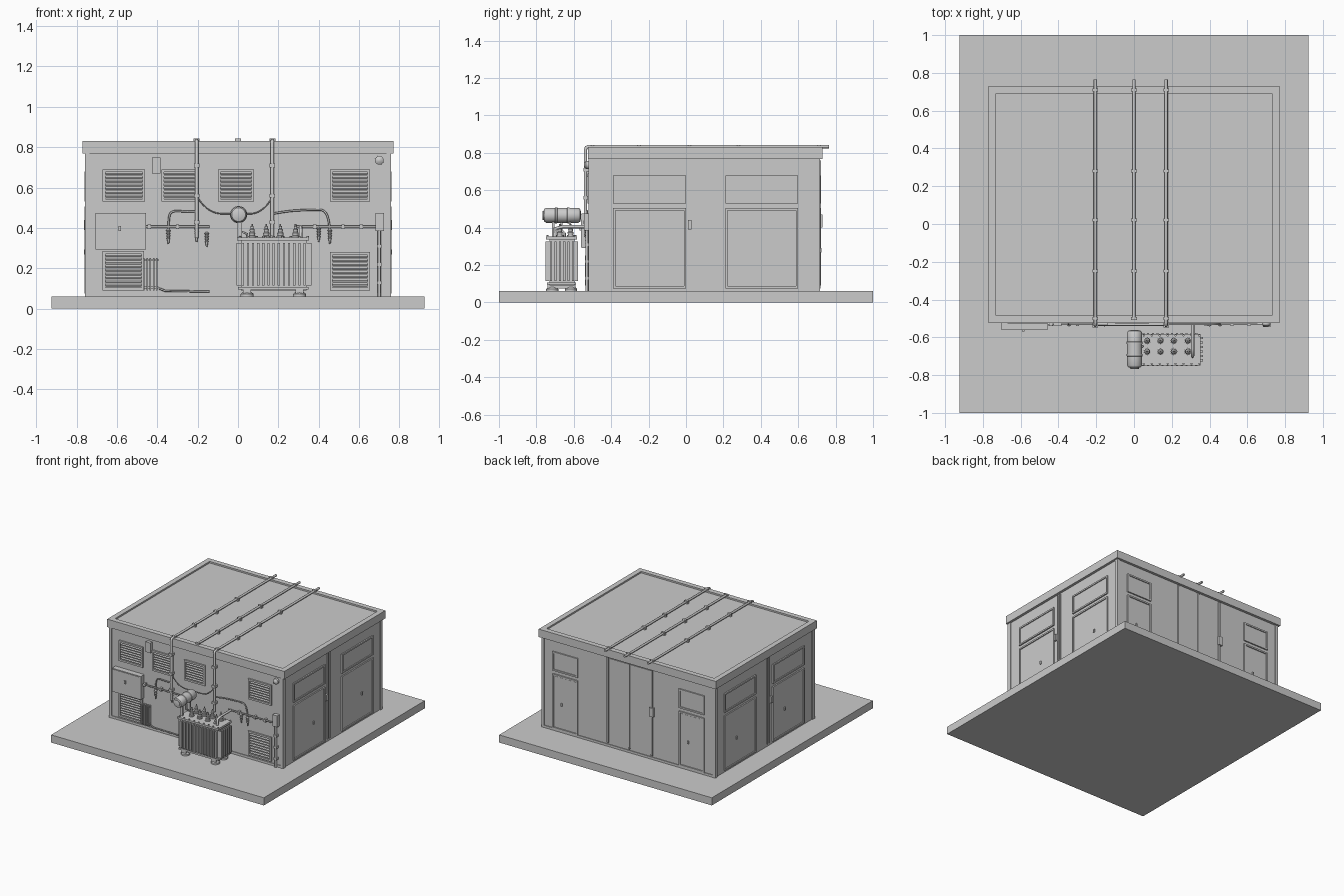
import bpy, bmesh, math
from mathutils import Vector, Matrix


def finish(name, bm, smooth=False):
    bmesh.ops.recalc_face_normals(bm, faces=bm.faces)
    me = bpy.data.meshes.new(name)
    bm.to_mesh(me)
    bm.free()
    ob = bpy.data.objects.new(name, me)
    bpy.context.collection.objects.link(ob)
    if smooth:
        bpy.ops.object.select_all(action='DESELECT')
        ob.select_set(True)
        bpy.context.view_layer.objects.active = ob
        bpy.ops.object.shade_smooth_by_angle(angle=math.radians(40))
    return ob


def add_box(bm, x0, x1, y0, y1, z0, z1, tilt=0):
    m = (Matrix.Translation(((x0 + x1) / 2, (y0 + y1) / 2, (z0 + z1) / 2))
         @ Matrix.Rotation(tilt, 4, 'X')
         @ Matrix.Diagonal((abs(x1 - x0), abs(y1 - y0), abs(z1 - z0), 1)))
    bmesh.ops.create_cube(bm, size=1, matrix=m)


def boxes(name, *items):
    bm = bmesh.new()
    for b in items:
        add_box(bm, *b)
    return finish(name, bm)


def lathe(name, profile, spots, axis=(0, 0, 1), n=16):
    """Spin (radius, height) points about axis, once per spot."""
    bm = bmesh.new()
    rot = Vector((0, 0, 1)).rotation_difference(Vector(axis)).to_matrix()
    for s in spots:
        rings = []
        for r, h in profile:
            rings.append([bm.verts.new(Vector(s) + rot @ Vector(
                (r * math.cos(2 * math.pi * i / n), r * math.sin(2 * math.pi * i / n), h)))
                for i in range(n)])
        for a, b in zip(rings, rings[1:]):
            for i in range(n):
                bm.faces.new((a[i], a[(i + 1) % n], b[(i + 1) % n], b[i]))
        bm.faces.new(rings[0])
        bm.faces.new(rings[-1])
    return finish(name, bm, True)


def tube(name, pts, r, spline='POLY'):
    cu = bpy.data.curves.new(name, 'CURVE')
    cu.dimensions = '3D'
    cu.bevel_depth, cu.bevel_resolution, cu.use_fill_caps = r, 2, True
    sp = cu.splines.new(spline)
    sp.points.add(len(pts) - 1)
    for p, co in zip(sp.points, pts):
        p.co = (*co, 1)
    if spline == 'NURBS':
        sp.use_endpoint_u, sp.order_u, sp.resolution_u = True, 3, 6
    ob = bpy.data.objects.new(name, cu)
    bpy.context.collection.objects.link(ob)


# Wall planes
XW, YF, YB = 0.75, -0.515, 0.71
G = 0.06


def on_wall(side, u0, u1, z0, z1, d0, d1):
    """Box on a wall: u along the wall, d outward from it."""
    if side == 'front':
        return (u0, u1, YF - d1, YF - d0, z0, z1)
    if side == 'back':
        return (u0, u1, YB + d0, YB + d1, z0, z1)
    s = 1 if side == 'right' else -1
    xs = sorted((s * (XW + d0), s * (XW + d1)))
    return (xs[0], xs[1], u0, u1, z0, z1)


def frame(side, u0, u1, z0, z1, w=0.012, d=0.01):
    return [on_wall(side, *q, -0.01, d) for q in (
        (u0, u0 + w, z0, z1), (u1 - w, u1, z0, z1),
        (u0 + w, u1 - w, z0, z0 + w), (u0 + w, u1 - w, z1 - w, z1))]


# Slab, walls, roof with low rim
boxes("base_slab", (-0.925, 0.925, -1, 1, 0, G))
boxes("walls", (-XW, XW, YF, YB, G - 0.01, 0.78))
boxes("roof_deck", (-0.74, 0.74, -0.5, 0.7, 0.77, 0.818))
boxes("roof_rim", (-0.77, -0.73, -0.525, 0.73, 0.768, 0.83), (0.73, 0.77, -0.525, 0.73, 0.768, 0.83),
      (-0.73, 0.73, -0.525, -0.485, 0.768, 0.83), (-0.73, 0.73, 0.69, 0.73, 0.768, 0.83))
boxes("roof_drip_edge", (-0.776, 0.776, -0.531, 0.736, 0.819, 0.828),
      ).hide_render = True
bpy.data.objects.remove(bpy.data.objects["roof_drip_edge"])
boxes("corner_trim", *[(sx * 0.735, sx * 0.757, y0, y1, G, 0.77)
                       for sx in (-1, 1) for y0, y1 in ((-0.521, -0.49), (0.69, 0.716))])
boxes("wall_plinth", (-0.735, 0.735, YF - 0.005, YF, G, 0.078), (-0.735, 0.735, YB, YB + 0.005, G, 0.078))

# Side and back doors with transom panels
units = [(s, a, b) for s in ('right', 'left') for a, b in ((-0.39, 0.0), (0.21, 0.6))]
units += [('back', 0.44, 0.66), ('back', -0.66, -0.44)]
for s, a, b in units:
    boxes(s + "_transom", *frame(s, a, b, 0.53, 0.68),
          on_wall(s, a + 0.012, b - 0.012, 0.542, 0.668, -0.01, 0.003))
    boxes(s + "_door", *frame(s, a, b, 0.075, 0.505),
          on_wall(s, a + 0.015, b - 0.015, 0.09, 0.49, -0.01, 0.006))
    m = a + (b - a) * 0.63
    boxes(s + "_door_handle", on_wall(s, m - 0.006, m + 0.006, 0.268, 0.292, 0, 0.014))
for s in ('right', 'left'):
    boxes(s + "_wall_strips", on_wall(s, 0.035, 0.045, 0.08, 0.76, 0, 0.007),
          on_wall(s, 0.06, 0.07, 0.08, 0.76, 0, 0.007), on_wall(s, 0.01, 0.03, 0.39, 0.44, 0, 0.014))
boxes("back_tall_panels", *[on_wall('back', a, b, 0.1, 0.755, 0, 0.005)
                            for a, b in ((-0.195, -0.015), (0.0, 0.17))])
boxes("back_strips", *[on_wall('back', x - 0.007, x + 0.007, 0.09, 0.76, 0, 0.012)
                       for x in (-0.205, -0.007, 0.18)],
      on_wall('back', -0.225, -0.19, 0.4, 0.47, 0, 0.02))

# Louvred vents on the front
for a, b, z0, z1 in ((-0.67, -0.46, 0.53, 0.69), (-0.38, -0.2, 0.53, 0.69), (-0.1, 0.08, 0.53, 0.69),
                     (0.455, 0.655, 0.53, 0.69), (-0.67, -0.465, 0.09, 0.285), (0.455, 0.655, 0.09, 0.28)):
    n = round((z1 - z0 - 0.03) / 0.019)
    step = (z1 - z0 - 0.03) / n
    slats = [(a + 0.014, b - 0.014, YF - 0.009, YF + 0.008, z0 + 0.015 + step * (i + 0.3),
              z0 + 0.015 + step * (i + 0.65), math.radians(30)) for i in range(n)]
    boxes("louvre_vent", *frame('front', a, b, z0, z1, 0.014, 0.012), *slats)

# Front cabinet, small boxes, wall lamp
boxes("meter_cabinet", (-0.705, -0.455, -0.558, YF, 0.292, 0.475), (-0.7, -0.46, -0.562, -0.55, 0.297, 0.47),
      (-0.592, -0.58, -0.57, -0.56, 0.385, 0.41))
boxes("junction_box", (-0.425, -0.385, -0.54, YF, 0.67, 0.75))
boxes("cable_riser_grille", *[(-0.47 + i * 0.016, -0.462 + i * 0.016, -0.54, YF, 0.09, 0.25) for i in range(5)],
      (-0.472, -0.395, -0.53, YF, 0.235, 0.245), (-0.472, -0.395, -0.53, YF, 0.1, 0.11))
lathe("wall_lamp", [(0.012, 0), (0.022, 0.004), (0.022, 0.02), (0.008, 0.03)], [(0.7, YF, 0.735)], (0, -1, 0))
boxes("switch_box", (0.682, 0.722, -0.545, YF, 0.385, 0.475))

# Roof pipes with clamps
YP, ZP = -0.537, 0.833
for x, zend in ((-0.205, 0.35), (0.17, 0.36)):
    tube("roof_pipe", [(x, 0.765, ZP), (x, YP + 0.015, ZP), (x, YP + 0.004, ZP - 0.004),
                       (x, YP, ZP - 0.015), (x, YP, zend)], 0.009)
    boxes("pipe_clamps", *[(x - 0.014, x + 0.014, YP - 0.012, YF, z, z + 0.018) for z in (0.7, 0.55, 0.42)])
tube("middle_roof_pipe", [(0, 0.765, ZP), (0, -0.5, ZP)], 0.009)
boxes("roof_pipe_clamps", *[(x - 0.015, x + 0.015, y - 0.008, y + 0.008, 0.815, 0.842)
                            for x in (-0.205, 0, 0.17) for y in (-0.5, -0.25, 0.02, 0.28, 0.71)])

# Wall conduits and cables
YC = -0.53
tube("left_conduit", [(-0.46, YC, 0.405), (-0.14, YC, 0.405)], 0.006)
tube("left_cable", [(-0.345, YC, 0.36), (-0.345, YC, 0.45), (-0.33, YC, 0.485), (-0.27, YC, 0.482), (-0.205, YC, 0.48)], 0.005, 'NURBS')
tube("right_conduit", [(0.29, YC, 0.405), (0.7, YC, 0.405)], 0.006)
tube("right_cable", [(0.17, YC, 0.47), (0.25, YC, 0.485), (0.36, YC, 0.49), (0.455, YC, 0.49), (0.455, YC, 0.36)], 0.005, 'NURBS')
tube("drooping_cable", [(-0.2, YP, 0.55), (-0.15, YP, 0.47), (0, YP, 0.47), (0.12, YP, 0.47), (0.17, YP, 0.55)], 0.003, 'NURBS')
tube("earth_pole", [(0.7, YC, G), (0.7, YC, 0.39)], 0.008)
tube("floor_conduit", [(-0.39, YC, 0.1), (-0.36, YC, 0.088), (-0.14, YC, 0.085)], 0.005)
boxes("conduit_clips", *[(x - 0.008, x + 0.008, -0.54, YF, 0.394, 0.416) for x in (-0.44, -0.3, 0.38, 0.52, 0.61)],
      *[(0.688, 0.712, -0.541, YF, z, z + 0.018) for z in (0.12, 0.21, 0.3)])
shed = [(0.004, 0.0)] + [(r, 0.008 + 0.013 * i + o) for i in range(4)
                         for r, o in ((0.012 - 0.001 * i, 0), (0.006, 0.008))] + [(0.004, 0.075)]
lathe("hanging_insulators", shed, [(x, YC, z) for x, z in
      ((-0.345, 0.395), (-0.205, 0.405), (-0.155, 0.38), (0.4, 0.405), (0.455, 0.395))], (0, 0, -1), 12)

# Transformer tank with cooling fins, lid and feet
boxes("transformer_tank", (0.015, 0.34, -0.73, -0.595, 0.09, 0.345))
n = 13
fins = [(0.018 + i * 0.0255, 0.029 + i * 0.0255, -0.752, -0.578, 0.115, 0.325) for i in range(n)]
fins += [(-0.008, 0.365, -0.727 + i * 0.0235, -0.716 + i * 0.0235, 0.115, 0.325) for i in range(6)]
boxes("cooling_fins", *fins)
boxes("transformer_lid", (-0.005, 0.352, -0.748, -0.582, 0.337, 0.352),
      (0.0, 0.35, -0.742, -0.588, 0.095, 0.108))
boxes("transformer_rails", *[(x - 0.02, x + 0.02, -0.74, -0.59, 0.075, 0.098) for x in (0.045, 0.305)])
lathe("transformer_feet", [(0.033, 0), (0.033, 0.012), (0.022, 0.022)],
      [(x, y, G) for x in (0.045, 0.305) for y in (-0.715, -0.615)])
lathe("lid_bolts", [(0.006, 0), (0.006, 0.008)],
      [(0.01 + i * 0.042, y, 0.352) for i in range(9) for y in (-0.74, -0.59)], n=6)

# Bushings on the lid
bush = [(0.02, 0), (0.02, 0.01), (0.014, 0.012), (0.016, 0.025), (0.011, 0.03), (0.013, 0.042),
        (0.008, 0.046), (0.008, 0.058), (0.004, 0.06), (0.004, 0.07)]
lathe("bushings", bush, [(x, y, 0.35) for x in (0.07, 0.14, 0.21, 0.285) for y in (-0.675, -0.617)], n=12)
tube("transformer_outlet", [(0.31, -0.7, 0.35), (0.31, -0.7, 0.395), (0.31, -0.66, 0.405), (0.31, -0.56, 0.405), (0.31, YC, 0.405)], 0.009)

# Oil conservator drum above the tank
lathe("oil_drum", [(0.02, 0), (0.034, 0.004), (0.04, 0.014), (0.04, 0.06), (0.043, 0.062), (0.043, 0.072),
                   (0.04, 0.074), (0.04, 0.125), (0.043, 0.127), (0.043, 0.137), (0.04, 0.139),
                   (0.04, 0.185), (0.034, 0.196), (0.02, 0.2)], [(0.003, -0.562, 0.466)], (0, -1, 0), 24)
lathe("drum_gauge", [(0.024, 0), (0.024, 0.006), (0.016, 0.008)], [(0.003, -0.76, 0.466)], (0, -1, 0))
boxes("drum_brackets", *[(-0.005, 0.02, y - 0.006, y + 0.006, 0.345, 0.435) for y in (-0.71, -0.62)])
tube("oil_pipe", [(0.01, -0.665, 0.43), (0.01, -0.665, 0.385), (0.045, -0.648, 0.37), (0.045, -0.648, 0.348)], 0.006)
